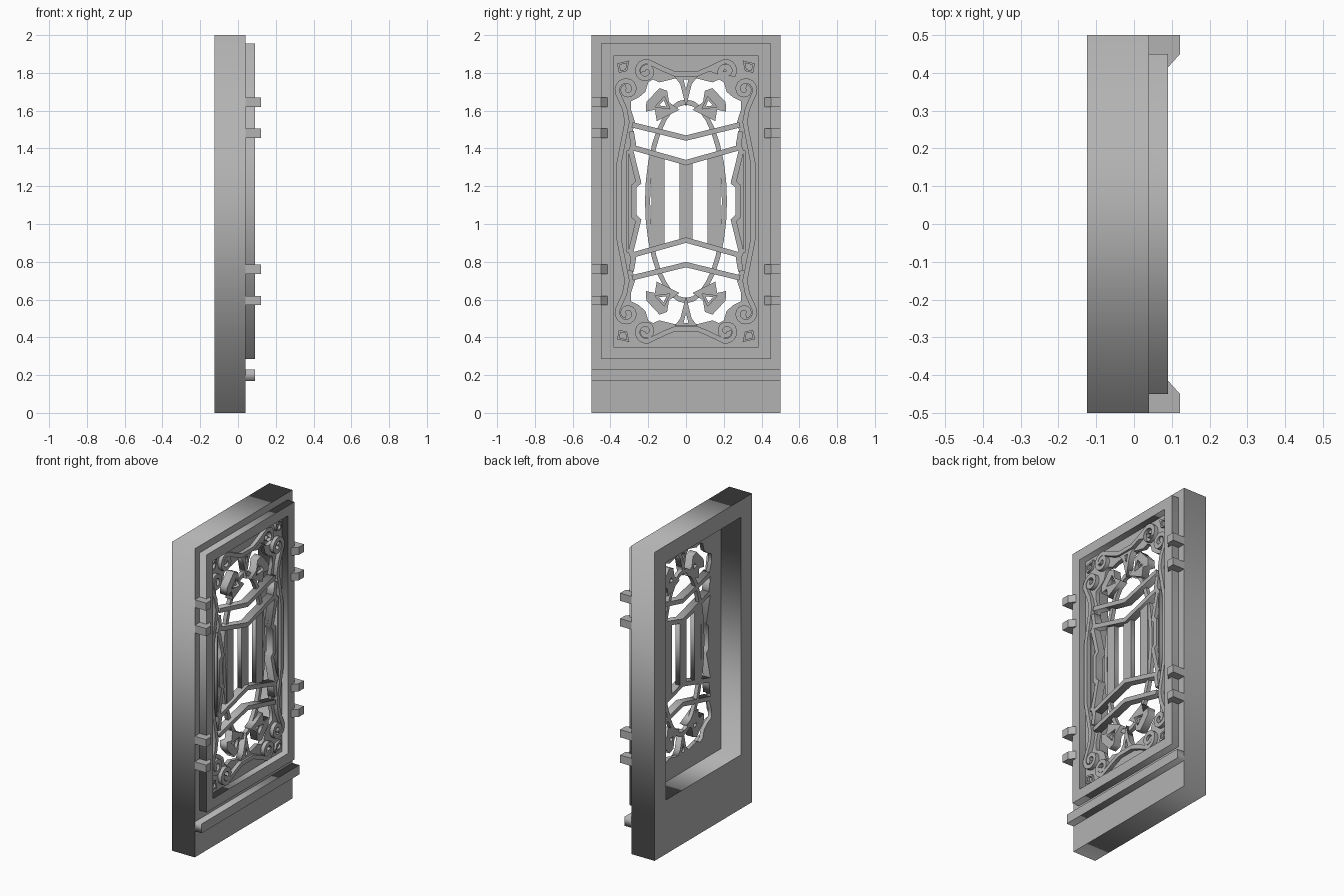
import bpy, bmesh, math
from mathutils import Vector, Matrix

cube = bpy.data.objects.get("Cube")
if cube:
    bpy.data.objects.remove(cube, do_unlink=True)

stone = bpy.data.materials.new("grey stone")
stone.use_nodes = True
GREY = (0.45, 0.45, 0.45, 1)
stone.diffuse_color = GREY
stone.node_tree.nodes["Principled BSDF"].inputs["Base Color"].default_value = GREY

MID = 1.12                                   # height of the tracery centre
FACE = Matrix(((0, 0, 1, 0), (1, 0, 0, 0), (0, 1, 0, 0), (0, 0, 0, 1)))  # flat XY -> YZ


def finish(name, bm):
    bmesh.ops.recalc_face_normals(bm, faces=bm.faces)
    mesh = bpy.data.meshes.new(name)
    bm.to_mesh(mesh)
    bm.free()
    mesh.materials.append(stone)
    ob = bpy.data.objects.new(name, mesh)
    bpy.context.collection.objects.link(ob)
    return ob


def extruded(loops, x0, x1):
    """Mesh of a filled outline with holes, between two depths."""
    cu = bpy.data.curves.new("outline", 'CURVE')
    cu.dimensions, cu.fill_mode, cu.extrude = '2D', 'BOTH', (x1 - x0) / 2
    for loop in loops:
        sp = cu.splines.new('POLY')
        sp.points.add(len(loop) - 1)
        for p, (u, v) in zip(sp.points, loop):
            p.co = (u, v, 0, 1)
        sp.use_cyclic_u = True
    ob = bpy.data.objects.new("outline", cu)
    bpy.context.collection.objects.link(ob)
    bpy.context.view_layer.update()
    mesh = bpy.data.meshes.new_from_object(ob.evaluated_get(bpy.context.evaluated_depsgraph_get()))
    bpy.data.objects.remove(ob)
    mesh.transform(Matrix.Translation(((x0 + x1) / 2, 0, MID)) @ FACE)
    return mesh


def plate(name, shapes, x0, x1, mirror_y=False, mirror_z=False):
    """Join several extruded shapes, repeated over the chosen symmetries."""
    bm = bmesh.new()
    for loops in shapes:
        for sy in ((1, -1) if mirror_y else (1,)):
            for sz in ((1, -1) if mirror_z else (1,)):
                bm.from_mesh(extruded([[(u * sy, v * sz) for u, v in l] for l in loops], x0, x1))
    bmesh.ops.remove_doubles(bm, verts=bm.verts, dist=0.00001)
    return finish(name, bm)


def rect(y0, y1, z0, z1):
    return [(y0, z0 - MID), (y1, z0 - MID), (y1, z1 - MID), (y0, z1 - MID)]


def strip(path, width):
    """Outline of a band of even width along a path."""
    pts = [Vector(p) for p in path]
    left, right = [], []
    for i, p in enumerate(pts):
        a = (p - pts[i - 1]).normalized() if i else (pts[1] - p).normalized()
        b = (pts[i + 1] - p).normalized() if i < len(pts) - 1 else a
        t = (a + b).normalized()
        n = Vector((-t.y, t.x)) * (width / 2 / max(t.dot(a), 0.5))
        left.append(tuple(p + n))
        right.append(tuple(p - n))
    return left + right[::-1]


def spiral(cu, cv, r0, r1, start, sweep, steps=22):
    out = []
    for i in range(steps + 1):
        f = i / steps
        a, r = math.radians(start + sweep * f), r0 + (r1 - r0) * f
        out.append((cu + r * math.cos(a), cv + r * math.sin(a)))
    return out


def ellipse(ru, rv, n=32):
    return [(ru * math.cos(math.tau * i / n), rv * math.sin(math.tau * i / n)) for i in range(n)]


def shrink(loop, k):
    cu, cv = (sum(c) / len(loop) for c in zip(*loop))
    return [(cu + (u - cu) * k, cv + (v - cv) * k) for u, v in loop]


# Slab, raised frame and ledge
opening = rect(-.385, .385, .35, 1.89)
plate("slab", [[rect(-.5, .5, 0, 2), opening]], -.125, .04)
plate("raised_frame", [[rect(-.45, .45, .285, 1.955), opening]], .04, .09)
plate("ledge", [[rect(-.5, .5, .17, .23)]], .04, .09)

# Wedge-nosed clips on both edges
bm = bmesh.new()
profile = [(.04, .5), (.122, .5), (.122, .45), (.09, .415), (.04, .415)]
for z in (.57, .735, 1.455, 1.62):
    for side in (1, -1):
        face = bm.faces.new([bm.verts.new((x, y * side, z)) for x, y in profile])
        ext = bmesh.ops.extrude_face_region(bm, geom=[face])
        bmesh.ops.translate(bm, vec=(0, 0, .05),
                            verts=[g for g in ext["geom"] if isinstance(g, bmesh.types.BMVert)])
finish("edge_clips", bm)

# Pierced panel with corner diamonds
edge = [(.06, .65), (.14, .63), (.175, .645), (.2, .63), (.215, .58), (.25, .55),
        (.29, .53), (.29, .48), (.27, .42), (.285, .36), (.265, .3), (.28, .27),
        (.237, .1), (.262, .075)]
right_side = edge + [(u, -v) for u, v in edge[::-1]]
hole = right_side + [(-u, v) for u, v in right_side[::-1]]
diamond = [(.3, .745), (.365, .73), (.355, .68), (.312, .69)]
plate("pierced_panel", [[rect(-.39, .39, .345, 1.895), hole]], .02, .045)
plate("corner_diamonds", [[diamond, shrink(diamond, .6)]], .045, .06, True, True)

# Raised scrollwork
top_scroll = [(0, .675), (.06, .675), (.12, .7)] + spiral(.212, .688, .053, .015, 100, -470)
side_scroll = [(.355, 0), (.355, .2), (.312, .42), (.325, .49)] + spiral(.312, .593, .056, .015, -40, 470)
plate("scrolls", [[strip(top_scroll, .026)], [strip(side_scroll, .026)]], .045, .07, True, True)
plate("side_brackets", [[strip([(.29, .37), (.278, .3), (.292, .265), (.252, .1), (.275, .08), (.275, 0)], .028)],
                        [strip([(.31, .27), (.31, 0)], .012)]], .02, .07, True, True)

# Oval ring, uprights and chevron bars
plate("oval_ring", [[ellipse(.217, .54), ellipse(.19, .512)]], .02, .045)
plate("centre_upright", [[rect(-.034, .034, .92, 1.32)]], .02, .05)
plate("side_uprights", [[rect(.115, .182, .87, 1.37)]], .02, .05, True)
plate("chevrons", [[strip([(-.285, .285), (0, .205), (.285, .285)], .028)],
                   [strip([(-.285, .405), (0, .335), (.285, .405)], .028)]], .02, .07, False, True)

# Leaf-shaped bosses and central drops
leaf = [(.14, .6), (.21, .525), (.212, .475), (.04, .425), (.105, .555)]
leaf[3:] = [(.165, .485), (.155, .425), (.035, .485), (.09, .525), (.1, .585)]
core = [(.115, .555), (.165, .5), (.085, .49)]
plate("leaf_bosses", [[leaf, core]], .02, .07, True, True)
plate("leaf_cores", [[core, shrink(core, .5)]], .02, .05, True, True)
plate("central_drops", [[[(-.06, .66), (.06, .66), (.03, .62), (0, .5), (-.03, .62)],
                         [(-.013, .645), (.013, .645), (0, .59)]]], .02, .06, False, True)
